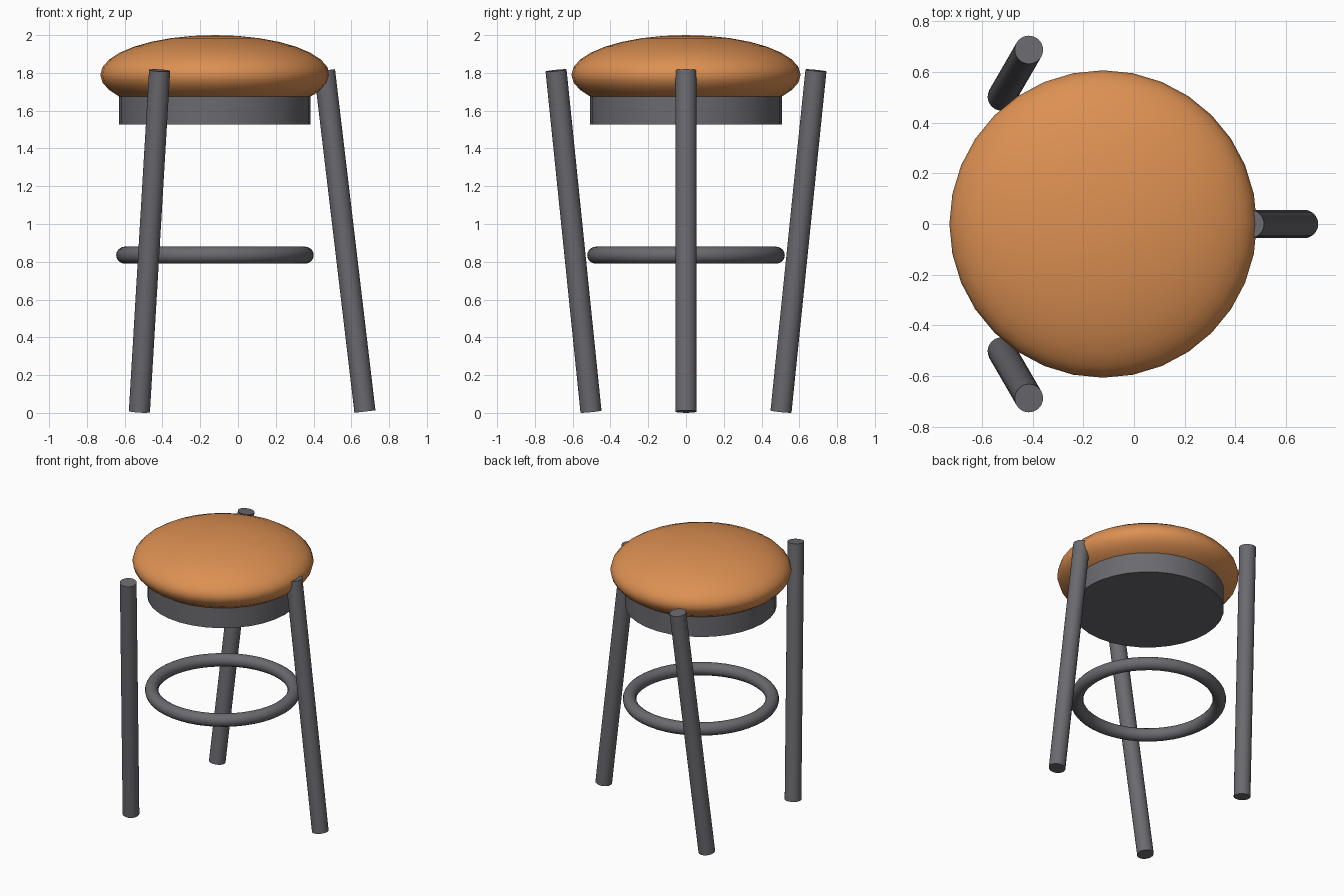
import bpy
import math
from mathutils import Vector

cube = bpy.data.objects.get("Cube")
if cube:
    bpy.data.objects.remove(cube, do_unlink=True)


def make_material(name, rgb):
    mat = bpy.data.materials.new(name)
    mat.use_nodes = True
    color = (*rgb, 1.0)
    mat.diffuse_color = color
    mat.node_tree.nodes["Principled BSDF"].inputs["Base Color"].default_value = color
    return mat


def finish(name, mat):
    obj = bpy.context.object
    obj.name = name
    obj.data.materials.append(mat)
    bpy.ops.object.shade_smooth_by_angle(angle=math.radians(40))
    return obj


def rod(name, start, end, radius, mat):
    """Round bar with square-cut ends between two points."""
    start, end = Vector(start), Vector(end)
    axis = end - start
    bpy.ops.mesh.primitive_cylinder_add(
        vertices=32, radius=radius, depth=axis.length,
        location=(start + end) / 2,
        rotation=axis.to_track_quat("Z", "Y").to_euler())
    return finish(name, mat)


leather = make_material("orange leather", (0.72, 0.28, 0.085))
metal = make_material("dark grey metal", (0.145, 0.143, 0.16))
CENTER_X = -0.122

# Padded seat: flattened ball
bpy.ops.mesh.primitive_uv_sphere_add(
    segments=32, ring_count=16, radius=1, location=(CENTER_X, 0, 1.79))
bpy.context.object.scale = (0.607, 0.607, 0.21)
finish("seat_cushion", leather)

# Round plate under the cushion
rod("seat_base", (CENTER_X, 0, 1.527), (CENTER_X, 0, 1.75), 0.507, metal)

# Foot ring
bpy.ops.mesh.primitive_torus_add(
    major_segments=48, minor_segments=16, major_radius=0.478,
    minor_radius=0.045, location=(CENTER_X, 0, 0.835))
finish("foot_ring", metal)

# Three slanted legs
rod("left_leg", (0.672, 0, 0.007), (0.458, 0, 1.813), 0.056, metal)
for name, side in (("front_leg", -1), ("back_leg", 1)):
    rod(name, (-0.522, side * 0.503, 0.007), (-0.415, side * 0.688, 1.813), 0.056, metal)
